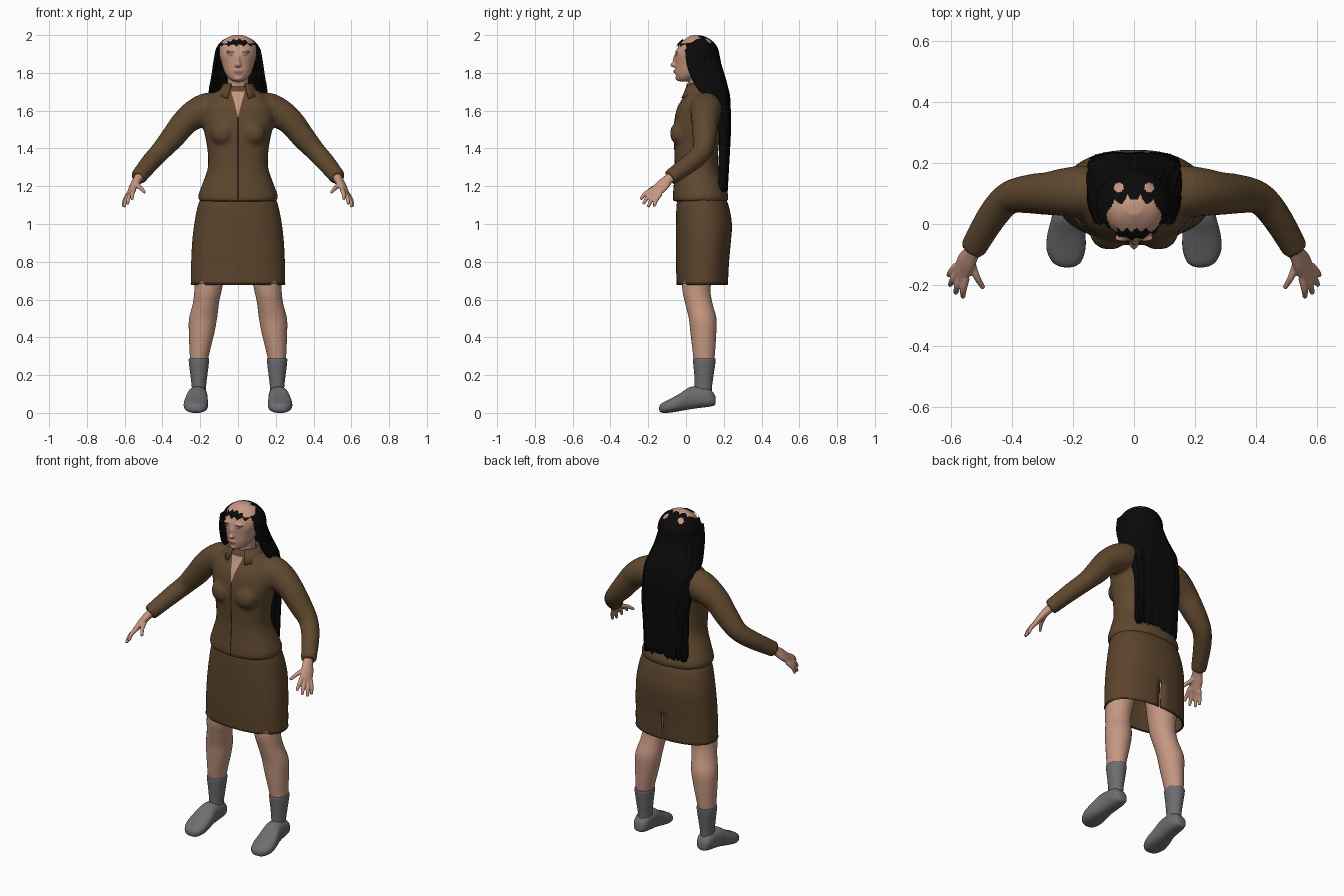
import bpy, bmesh, random
from math import sin, cos, pi, radians
from mathutils import Vector, Matrix

random.seed(4)
cube = bpy.data.objects.get("Cube")
if cube:
    bpy.data.objects.remove(cube)


def material(name, *rgb):
    m = bpy.data.materials.new(name)
    m.use_nodes = True
    m.diffuse_color = (*rgb, 1)
    m.node_tree.nodes["Principled BSDF"].inputs["Base Color"].default_value = (*rgb, 1)
    return m


SKIN = material("skin", .56, .31, .22)
JACKET = material("jacket brown", .115, .065, .028)
SKIRT = material("skirt brown", .105, .058, .025)
SEAM = material("dark seam", .02, .012, .006)
GREY = material("sock and shoe grey", .155, .155, .165)
HAIR = material("black hair", .003, .003, .003)
LIP = material("lip", .36, .17, .13)
EYE = material("eye", .2, .17, .15)
BROW = material("brow", .2, .11, .08)


def finish(name, bm, mat, voxel=0, smooth=0, mirror=False, thick=0):
    """Turn a bmesh into a smooth object, optionally fused, mirrored or thickened."""
    bmesh.ops.recalc_face_normals(bm, faces=bm.faces)
    me = bpy.data.meshes.new(name)
    bm.to_mesh(me)
    bm.free()
    me.materials.append(mat)
    me.shade_smooth()
    ob = bpy.data.objects.new(name, me)
    bpy.context.collection.objects.link(ob)
    if voxel:
        mod = ob.modifiers.new("fuse", 'REMESH')
        mod.mode, mod.voxel_size, mod.use_smooth_shade = 'VOXEL', voxel, True
    if smooth:
        mod = ob.modifiers.new("soften", 'SMOOTH')
        mod.factor, mod.iterations = .5, smooth
    if thick:
        mod = ob.modifiers.new("thickness", 'SOLIDIFY')
        mod.thickness = thick
    if mirror:
        ob.modifiers.new("mirror", 'MIRROR').use_clip = False
    return ob


def spline(rows, n=5):
    """Catmull-Rom through rows of numbers."""
    out = []
    for i in range(len(rows) - 1):
        a, b, c, d = (rows[max(0, min(len(rows) - 1, i + k))] for k in (-1, 0, 1, 2))
        for j in range(n):
            t = j / n
            out.append([.5 * (2 * q + (r - p) * t + (2 * p - 5 * q + 4 * r - s) * t * t
                              + (3 * q - p - 3 * r + s) * t ** 3) for p, q, r, s in zip(a, b, c, d)])
    return out + [list(rows[-1])]


def skin_rings(bm, rings, closed=True, caps=True):
    vs = [[bm.verts.new(p) for p in ring] for ring in rings]
    n = len(vs[0])
    for a, b in zip(vs, vs[1:]):
        for i in range(n if closed else n - 1):
            j = (i + 1) % n
            bm.faces.new((a[i], a[j], b[j], b[i]))
    if caps:
        bm.faces.new(vs[0])
        bm.faces.new(vs[-1])
    return vs


def loft(bm, rows, u=(1, 0, 0), v=(0, 1, 0), hint=None, seg=32, e=1, caps=True):
    """Rows are x, y, z, ru, rv; with a hint the rings turn to follow the path."""
    rows = spline(rows)
    pts = [Vector(r[:3]) for r in rows]
    rings = []
    for i, r in enumerate(rows):
        uu, vv = Vector(u), Vector(v)
        if hint:
            t = (pts[min(i + 1, len(pts) - 1)] - pts[max(i - 1, 0)]).normalized()
            h = Vector(hint)
            uu = (h - t * h.dot(t)).normalized()
            vv = t.cross(uu)
        ring = []
        for k in range(seg):
            c, s = cos(2 * pi * k / seg), sin(2 * pi * k / seg)
            c, s = (abs(w) ** e * (1 if w > 0 else -1) for w in (c, s))
            ring.append(pts[i] + uu * (c * r[3]) + vv * (s * r[4]))
        rings.append(ring)
    return skin_rings(bm, rings, caps=caps)


def body(rows):
    """z, half width, front, back  ->  loft rows."""
    return [(0, (f + b) / 2, z, w, (b - f) / 2) for z, w, f, b in rows]


def ball(bm, at, size):
    m = Matrix.Translation(at) @ Matrix.Diagonal((*size, 1))
    bmesh.ops.create_uvsphere(bm, u_segments=24, v_segments=14, radius=1, matrix=m)


def patch(name, rows, target, mat, mirror=False, lift=.003):
    """Thin painted plate, rows of z, x0, x1, projected on the front of a part."""
    bm = bmesh.new()
    rings = [[(x0 + (x1 - x0) * k / 6, -.4, z) for k in range(7)] for z, x0, x1 in spline(rows, 4)]
    skin_rings(bm, rings, closed=False, caps=False)
    ob = finish(name, bm, mat)
    mod = ob.modifiers.new("lay on", 'SHRINKWRAP')
    mod.target, mod.wrap_method, mod.offset = target, 'PROJECT', lift
    mod.use_project_y, mod.use_positive_direction = True, True
    mod.wrap_mode = 'ABOVE_SURFACE'
    if mirror:
        ob.modifiers.new("mirror", 'MIRROR')


# Jacket: torso, bust and sleeves fused
bm = bmesh.new()
loft(bm, body([(1.12, .205, -.068, .22), (1.15, .211, -.07, .225), (1.21, .19, -.065, .205),
               (1.3, .16, -.06, .172), (1.4, .163, -.063, .172), (1.48, .178, -.066, .182),
               (1.55, .19, -.062, .192), (1.62, .185, -.045, .192), (1.675, .15, -.012, .178),
               (1.715, .09, .0, .145), (1.73, .06, .01, .13)]), e=.88)
for s in (-1, 1):
    ball(bm, (s * .08, -.03, 1.48), (.065, .055, .065))
    loft(bm, [(s * x, y, z, r, r) for x, y, z, r in
              [(.08, .1, 1.63, .07), (.16, .105, 1.61, .085), (.22, .105, 1.585, .08), (.28, .1, 1.54, .071),
               (.345, .098, 1.46, .064), (.41, .085, 1.385, .054), (.465, .025, 1.325, .05),
               (.53, -.085, 1.245, .043)]], hint=(0, 0, 1))
jacket = finish("jacket", bm, JACKET, voxel=.011, smooth=6)

# Skirt with a slit at the back hem
bm = bmesh.new()
loft(bm, body([(1.15, .19, -.04, .2), (1.1, .212, -.05, .225), (1, .232, -.053, .243),
               (.9, .243, -.053, .237), (.8, .248, -.053, .228), (.69, .25, -.05, .222),
               (.68, .246, -.047, .218)]), seg=65, e=.88, caps=False)
slit = [f for f in bm.faces if abs(f.calc_center_median().x) < .012
        and f.calc_center_median().y > .1 and f.calc_center_median().z < .84]
for v in {v for f in slit for v in f.verts}:
    v.co.x = .006 if v.co.x > 0 else -.006
bmesh.ops.delete(bm, geom=slit, context='FACES')
finish("skirt", bm, SKIRT, thick=.008)

# Collar folded over at the neck
bm = bmesh.new()
rings = []
for r, z, drop in ((.062, 1.70, 0), (.068, 1.74, 0), (.076, 1.745, 0), (.095, 1.715, .012), (.115, 1.69, .022)):
    ring = []
    for k in range(33):
        a = radians(-150 + 300 * k / 32)
        ring.append((r * sin(a), .07 + r * cos(a) * .95, z - drop * (abs(a) / 2.6) ** 3))
    rings.append(ring)
skin_rings(bm, rings, closed=False, caps=False)
finish("collar", bm, JACKET, thick=.008)

# Head, nose and neck fused
bm = bmesh.new()
loft(bm, body([(1.755, .026, -.038, .01), (1.77, .048, -.05, .05), (1.8, .07, -.056, .1),
               (1.85, .087, -.057, .15), (1.9, .099, -.057, .163), (1.95, .094, -.036, .15),
               (1.98, .07, -.003, .12), (2, .026, .03, .075)]))
loft(bm, [(0, .085, 1.6, .06, .06), (0, .075, 1.7, .056, .055), (0, .065, 1.8, .056, .055), (0, .065, 1.85, .05, .05)])
ball(bm, (0, -.062, 1.842), (.017, .022, .013))
ball(bm, (0, -.057, 1.865), (.01, .014, .032))
ball(bm, (0, -.053, 1.807), (.024, .011, .012))
ball(bm, (0, -.043, 1.772), (.024, .013, .014))
for s in (-1, 1):
    ball(bm, (s * .036, -.046, 1.912), (.03, .013, .008))
head = finish("head", bm, SKIN, voxel=.006, smooth=3)
patch("eyes", [(1.887, .03, .038), (1.892, .023, .047), (1.897, .03, .04)], head, EYE, True)
patch("eyebrows", [(1.909, .018, .05), (1.915, .024, .058)], head, BROW, True)
patch("lips", [(1.8, -.01, .01), (1.807, -.024, .024), (1.814, -.012, .012)], head, LIP)
patch("neckline", [(1.565, -.001, .001), (1.63, -.016, .016), (1.7, -.036, .036)], jacket, SKIN, lift=.004)
patch("front_seam", [(1.13, -.004, .004), (1.35, -.004, .004), (1.57, -.004, .004)], jacket, SEAM)

# Hair cap, open over the face and thin on the crown
bm = bmesh.new()
bmesh.ops.create_uvsphere(bm, u_segments=128, v_segments=80, radius=1,
                          matrix=Matrix.Translation((0, .055, 1.89)) @ Matrix.Diagonal((.124, .122, .11, 1)))


def bare(c):
    if c.z < 1.885 or (c.y < 0 and c.z < 1.947 + .006 * sin(c.x * 160)):
        return True
    back = .07 - .03 * abs(sin(c.x * 75 + pi / 2)) if c.y > .03 else .072
    crown = (c.x / .09) ** 2 + ((c.y - .03) / back) ** 2 < 1
    fringe = abs(c.x) < .055 and c.y < -.02 + .006 * sin(c.x * 200)
    spot = (abs(c.x) - .05) ** 2 + (c.y - .12) ** 2 < .016 ** 2
    return c.z > 1.93 and ((crown and not fringe) or spot)


bmesh.ops.delete(bm, geom=[f for f in bm.faces if bare(f.calc_center_median())], context='FACES')
finish("hair_cap", bm, HAIR)

# Long hair falling behind the shoulders, with strand ripples and a ragged end
bm = bmesh.new()
cols = 90
ripple = [random.uniform(-.003, .003) for _ in range(cols + 1)]
ragged = [random.uniform(-.015, .012) for _ in range(cols + 1)]
rings = []
for z, w, f, b, e in spline([(1.925, .119, -.002, .17, 1), (1.85, .132, .005, .185, .9), (1.78, .142, .028, .206, .8),
                             (1.72, .153, .06, .222, .65), (1.66, .156, .11, .233, .55), (1.5, .15, .172, .236, .5),
                             (1.35, .143, .175, .229, .5), (1.185, .14, .172, .219, .5)]):
    low = max(0, (1.35 - z) / .165)
    ring = []
    for k in range(cols + 1):
        a = pi * (k / cols - .5)
        x = (w + ripple[k]) * abs(sin(a)) ** e * (1 if a > 0 else -1)
        ring.append((x, f + (b - f + ripple[k]) * max(0, cos(a)) ** e, z + ragged[k] * low))
    rings.append(ring)
skin_rings(bm, rings, closed=False, caps=False)
finish("long_hair", bm, HAIR, thick=.012)

# Hands: palm, four fingers and a thumb fused
bm = bmesh.new()
spread = Vector((.52, .73, -.43))
loft(bm, [(.515, -.06, 1.262, .028, .026), (.532, -.095, 1.235, .029, .023), (.55, -.125, 1.205, .037, .02),
          (.57, -.168, 1.163, .036, .013)], hint=spread)
knuckle = Vector((.565, -.157, 1.171))
tips = [(.56, -.24, 1.13), (.585, -.227, 1.105), (.603, -.2, 1.09), (.608, -.168, 1.092)]
fingers = [(knuckle + spread * (.019 * i - .028), Vector(t)) for i, t in enumerate(tips)]
fingers.append((Vector((.535, -.118, 1.21)), Vector((.493, -.21, 1.166))))
for a, b in fingers:
    mid = a.lerp(b, .55) + Vector((.004, -.004, .006))
    loft(bm, [(*a, .013, .013), (*mid, .0115, .0115), (*b, .008, .008)], hint=spread, seg=12)
finish("hands", bm, SKIN, voxel=.0045, smooth=2, mirror=True)

# Legs, socks and shoes
bm = bmesh.new()
loft(bm, [(.115, .08, .98, .09, .09), (.14, .065, .8, .085, .085), (.157, .055, .66, .073, .075),
          (.17, .068, .58, .069, .072), (.185, .088, .5, .074, .073), (.193, .092, .42, .067, .068),
          (.205, .095, .3, .05, .057), (.207, .095, .25, .045, .05)])
finish("legs", bm, SKIN, mirror=True)

bm = bmesh.new()
loft(bm, [(.207, .097, .288, .049, .055), (.207, .097, .278, .054, .06), (.207, .095, .2, .045, .051),
          (.207, .092, .14, .038, .046), (.207, .09, .09, .038, .046)])
finish("socks", bm, GREY, mirror=True)

bm = bmesh.new()
loft(bm, [(x, y, (lo + hi) / 2, w, (hi - lo) / 2) for y, x, w, lo, hi in
          [(.157, .21, .012, .05, .075), (.15, .21, .032, .04, .1), (.12, .21, .046, .032, .13),
           (.07, .212, .05, .026, .138), (.02, .216, .054, .019, .136), (-.03, .221, .062, .01, .104),
           (-.08, .223, .064, .002, .076), (-.12, .221, .05, 0, .056), (-.137, .219, .03, .006, .043),
           (-.142, .218, .01, .015, .03)]], v=(0, 0, 1), e=.8)
finish("shoes", bm, GREY, mirror=True)
